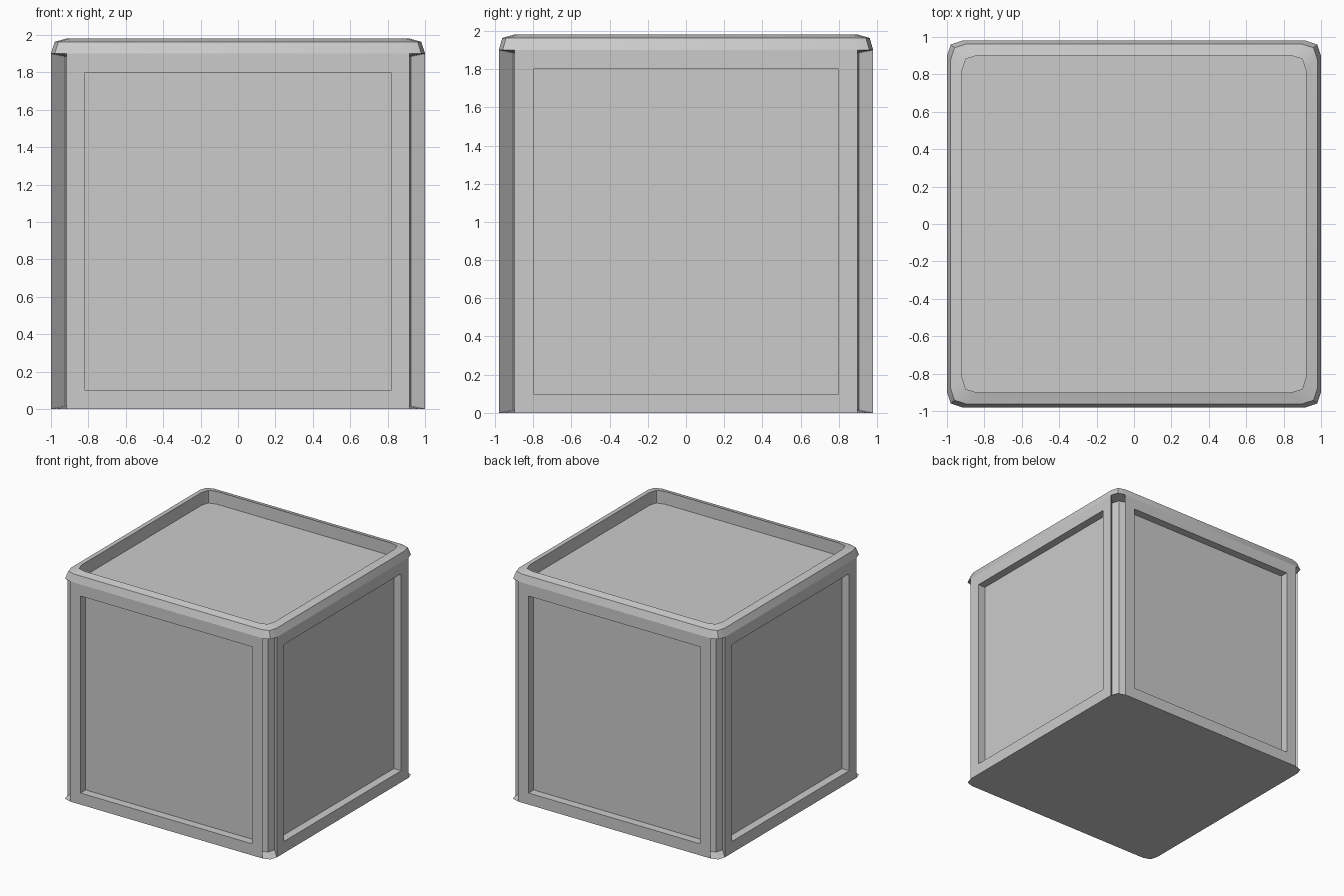
import bpy, bmesh
from mathutils import Vector

if "Cube" in bpy.data.objects:
    bpy.data.objects.remove(bpy.data.objects["Cube"])

HX, HY = 1.0, 0.98          # half width and half depth
Z_BODY, Z_TOP = 1.9, 1.98   # body height and rim height
CORNERS = [(1, -1), (1, 1), (-1, 1), (-1, -1)]


def ring(bm, hx, hy, z, cut=0.082, mid=0.02):
    """Rectangle outline with two-segment corners: 12 points, anticlockwise."""
    verts = []
    for sx, sy in CORNERS:
        pts = [(hx, hy - cut), (hx - mid, hy - mid), (hx - cut, hy)]
        if sx * sy < 0:
            pts.reverse()
        verts += [bm.verts.new((sx * x, sy * y, z)) for x, y in pts]
    return verts


def bridge(bm, low, high, closed=True):
    """Quads between two rows of points."""
    n = len(low)
    return [bm.faces.new((low[i], low[(i + 1) % n], high[(i + 1) % n], high[i]))
            for i in range(n if closed else n - 1)]


def finish(bm, name):
    me = bpy.data.meshes.new(name)
    bm.to_mesh(me)
    bm.free()
    ob = bpy.data.objects.new(name, me)
    bpy.context.collection.objects.link(ob)
    return ob


# Crate body: bottom, four framed sides, undercut grooves at the corners
bm = bmesh.new()
low, high = ring(bm, HX, HY, 0), ring(bm, HX, HY, Z_BODY)
bm.faces.new(low[::-1])
sides = []
for k, (sx, sy) in enumerate(CORNERS):
    a, b = 3 * k + 2, (3 * k + 3) % 12
    sides.append(bm.faces.new((low[a], low[b], high[b], high[a])))
    # corner strip pushed diagonally inwards
    lo, hi = low[3 * k:3 * k + 3], high[3 * k:3 * k + 3]
    push = Vector((-sx * 0.075, -sy * 0.075, 0.015))
    lo_in = [bm.verts.new(v.co + push) for v in lo]
    push.z = -0.015
    hi_in = [bm.verts.new(v.co + push) for v in hi]
    bridge(bm, lo, lo_in, False)
    bridge(bm, lo_in, hi_in, False)
    bridge(bm, hi_in, hi, False)
    bm.faces.new((lo[0], lo_in[0], hi_in[0], hi[0]))
    bm.faces.new((lo_in[2], lo[2], hi[2], hi_in[2]))
bm.normal_update()
# recessed side panels
bmesh.ops.inset_individual(bm, faces=sides, thickness=0.1, use_even_offset=True)
for f in bmesh.ops.extrude_discrete_faces(bm, faces=sides)["faces"]:
    f.normal_update()
    bmesh.ops.translate(bm, verts=f.verts, vec=f.normal * -0.07)
finish(bm, "crate_body")

# Top rim: sloped outside, gently sloped top, sunken floor
bm = bmesh.new()
rows = [ring(bm, HX, HY, Z_BODY),
        ring(bm, HX - 0.02, HY - 0.018, 1.963),
        ring(bm, HX - 0.08, HY - 0.078, Z_TOP, 0.085),
        ring(bm, HX - 0.08, HY - 0.078, 1.87, 0.085)]
for lower, upper in zip(rows, rows[1:]):
    bridge(bm, lower, upper)
bm.faces.new(rows[-1])
rim = finish(bm, "top_rim")
bpy.context.view_layer.objects.active = rim
rim.select_set(True)
bpy.ops.object.shade_smooth_by_angle(angle=0.52)
